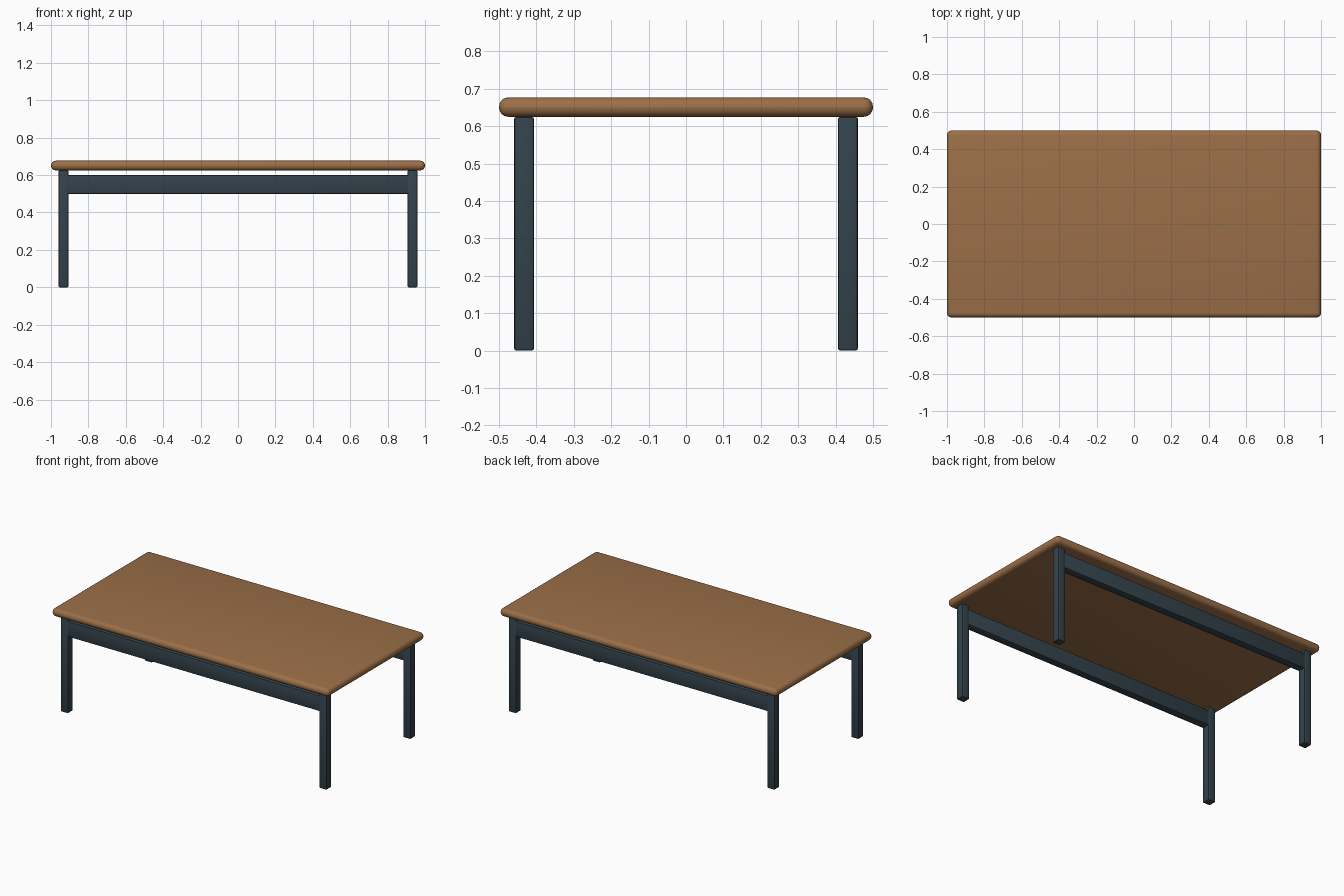
import bpy
from math import radians

if "Cube" in bpy.data.objects:
    bpy.data.objects.remove(bpy.data.objects["Cube"])


def material(name, color):
    m = bpy.data.materials.new(name)
    m.diffuse_color = color
    m.use_nodes = True
    m.node_tree.nodes["Principled BSDF"].inputs["Base Color"].default_value = m.diffuse_color
    return m


wood = material("wood", (0.33, 0.16, 0.065, 1))
metal = material("dark_metal", (0.033, 0.055, 0.07, 1))


def box(name, center, size, bevel, segments, mat):
    bpy.ops.mesh.primitive_cube_add(size=1, location=center)
    ob = bpy.context.object
    ob.name = name
    ob.scale = size
    bpy.ops.object.transform_apply(location=False, rotation=False, scale=True)
    mod = ob.modifiers.new("bevel", 'BEVEL')
    mod.width = bevel
    mod.segments = segments
    bpy.ops.object.modifier_apply(modifier=mod.name)
    bpy.ops.object.shade_smooth_by_angle(angle=radians(35))
    ob.data.materials.append(mat)
    return ob


LEG = 0.053
LEG_X, LEG_Y = 0.933, 0.433
TOP_Z, TOP_T = 0.625, 0.052

# Rounded table top
box("table_top", (0, 0, TOP_Z + TOP_T / 2), (2, 1, TOP_T), 0.025, 4, wood)

for side, sy in (("front", -1), ("back", 1)):
    # Legs
    for end, sx in (("left", -1), ("right", 1)):
        box(f"{side}_{end}_leg", (sx * LEG_X, sy * LEG_Y, TOP_Z / 2),
            (LEG, LEG, TOP_Z), 0.006, 2, metal)
    # Long rail between the legs
    box(f"{side}_rail", (0, sy * LEG_Y, 0.55),
        (2 * LEG_X - LEG + 0.012, 0.05, 0.1), 0.005, 2, metal)
